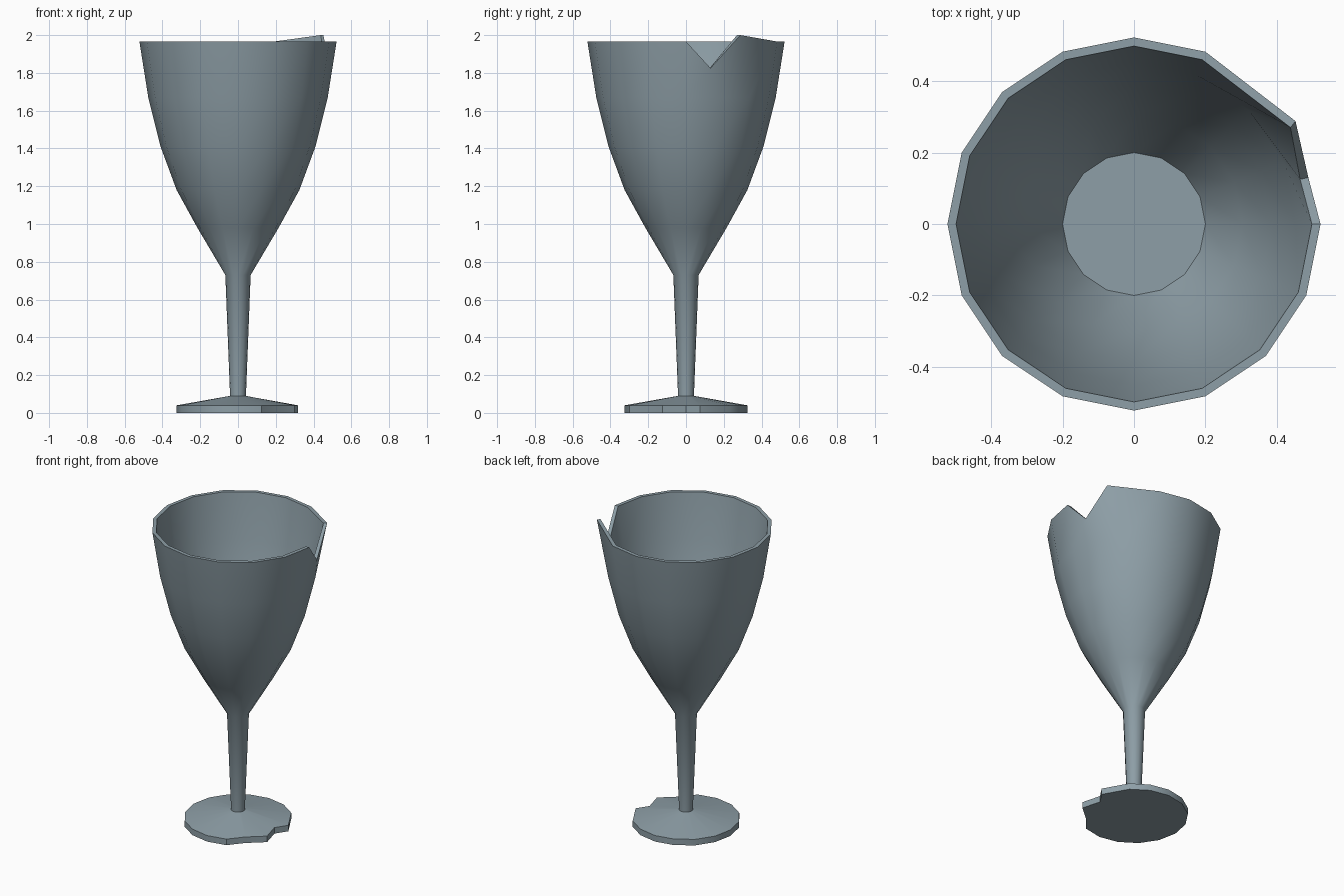
import bpy, bmesh, math

if "Cube" in bpy.data.objects:
    bpy.data.objects.remove(bpy.data.objects["Cube"])

N = 16
glass = bpy.data.materials.new("smoky_glass")
glass.diffuse_color = (0.27, 0.345, 0.385, 1)
glass.use_nodes = True
glass.node_tree.nodes["Principled BSDF"].inputs["Base Color"].default_value = glass.diffuse_color


def lathe(name, profile, moved, angle=30):
    """Spin (radius, z) rows into a capped solid; moved maps (row, step) to a point."""
    bm = bmesh.new()
    rings = []
    for r, (rad, z) in enumerate(profile):
        ring = []
        for s in range(N):
            a = 2 * math.pi * s / N
            co = (rad * math.cos(a), rad * math.sin(a), z)
            ring.append(bm.verts.new(moved.get((r, s), co)))
        rings.append(ring)
    for a, b in zip(rings, rings[1:]):
        for s in range(N):
            t = (s + 1) % N
            bm.faces.new((a[s], a[t], b[t], b[s]))
    bm.faces.new(rings[0][::-1])
    bm.faces.new(rings[-1])
    bmesh.ops.recalc_face_normals(bm, faces=bm.faces[:])
    me = bpy.data.meshes.new(name)
    bm.to_mesh(me)
    bm.free()
    me.materials.append(glass)
    ob = bpy.data.objects.new(name, me)
    bpy.context.collection.objects.link(ob)
    bpy.context.view_layer.objects.active = ob
    ob.select_set(True)
    bpy.ops.object.shade_smooth_by_angle(angle=math.radians(angle))
    ob.select_set(False)
    return ob


# Foot, stem and bowl as one continuous wall, then down the inside to the bowl floor
profile = [(0.325, 0), (0.325, 0.04), (0.042, 0.09), (0.067, 0.73),
           (0.215, 0.98), (0.325, 1.18), (0.41, 1.41), (0.475, 1.67), (0.522, 1.966),
           (0.498, 1.966), (0.452, 1.67), (0.388, 1.41), (0.304, 1.18), (0.2, 0.99)]

moved = {
    # broken rim: a deep notch beside a raised shard
    (8, 1): (0.488, 0.13, 1.825), (9, 1): (0.465, 0.125, 1.825),
    (8, 2): (0.452, 0.288, 2.0), (9, 2): (0.438, 0.27, 2.0),
}
# chipped edge of the foot
for row, z in ((0, 0), (1, 0.04)):
    moved[(row, 0)] = (0.267, 0, z)
    moved[(row, 1)] = (0.317, 0.075, z)
    moved[(row, 14)] = (0.20, -0.21, z)

lathe("broken_goblet", profile, moved)
